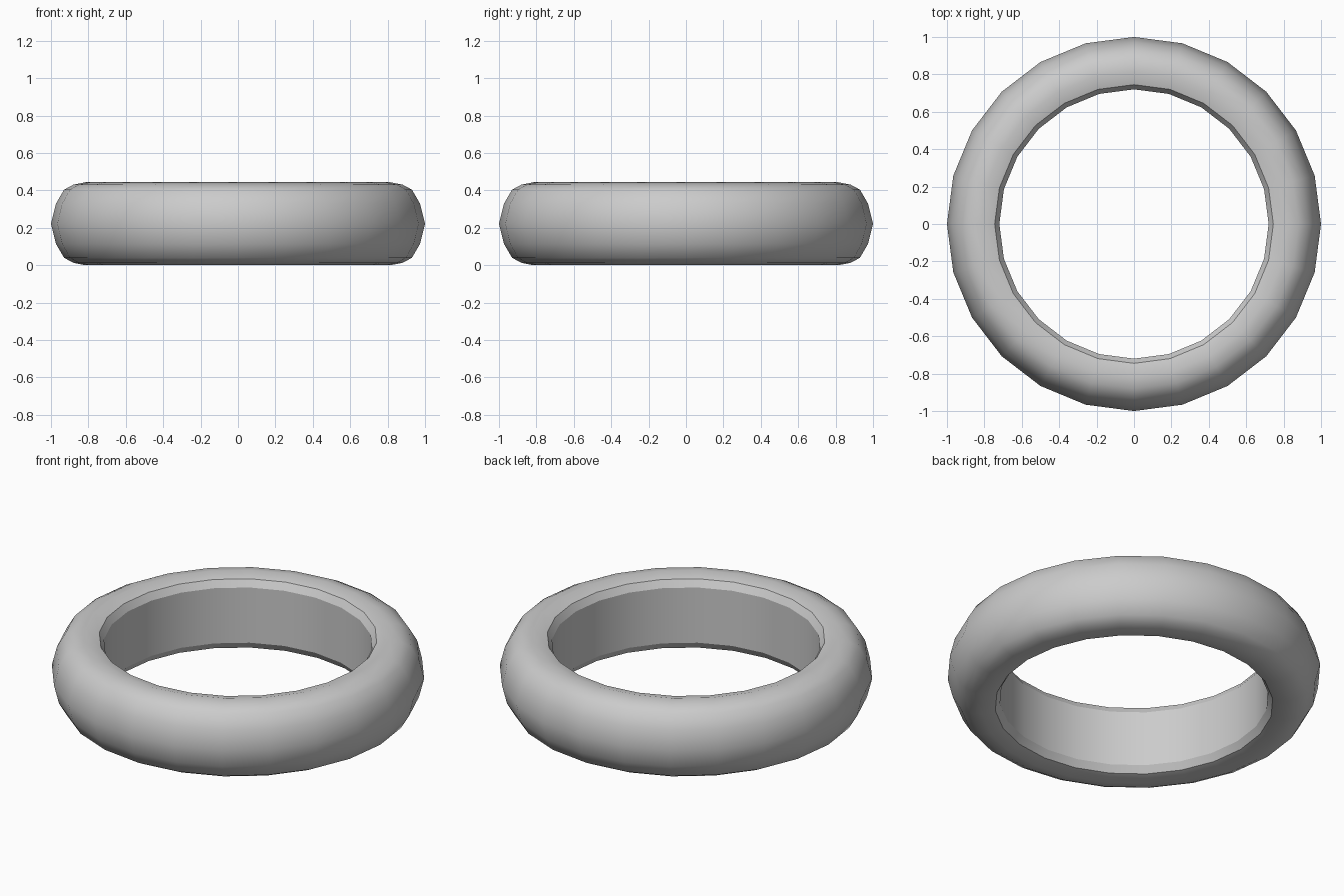
import bpy, math

if "Cube" in bpy.data.objects:
    bpy.data.objects.remove(bpy.data.objects["Cube"])

SEGMENTS = 24
MID = 0.222

# Upper half of the cross-section as (radius, height above the middle)
upper = [(0.973, 0.108), (0.93, 0.182), (0.88, 0.209), (0.815, 0.222),
         (0.745, 0.203), (0.72, 0.163)]
profile = [(1.0, 0.0)] + upper + [(r, -h) for r, h in reversed(upper)]
n = len(profile)

# Revolve the closed cross-section around z
verts = []
for i in range(SEGMENTS):
    a = 2 * math.pi * i / SEGMENTS
    verts += [(r * math.cos(a), r * math.sin(a), MID + h) for r, h in profile]
faces = []
for i in range(SEGMENTS):
    j = (i + 1) % SEGMENTS
    for k in range(n):
        m = (k + 1) % n
        faces.append((i * n + k, j * n + k, j * n + m, i * n + m))

mesh = bpy.data.meshes.new("ring")
mesh.from_pydata(verts, [], faces)
ring = bpy.data.objects.new("ring", mesh)
bpy.context.collection.objects.link(ring)

# Smooth surface, with crisp edges on the inner chamfers
mesh.polygons.foreach_set("use_smooth", [True] * len(mesh.polygons))
sharp = {5, 6, n - 6, n - 5}
for e in mesh.edges:
    a, b = e.vertices
    if a % n == b % n and a % n in sharp:
        e.use_edge_sharp = True
mesh.update()
